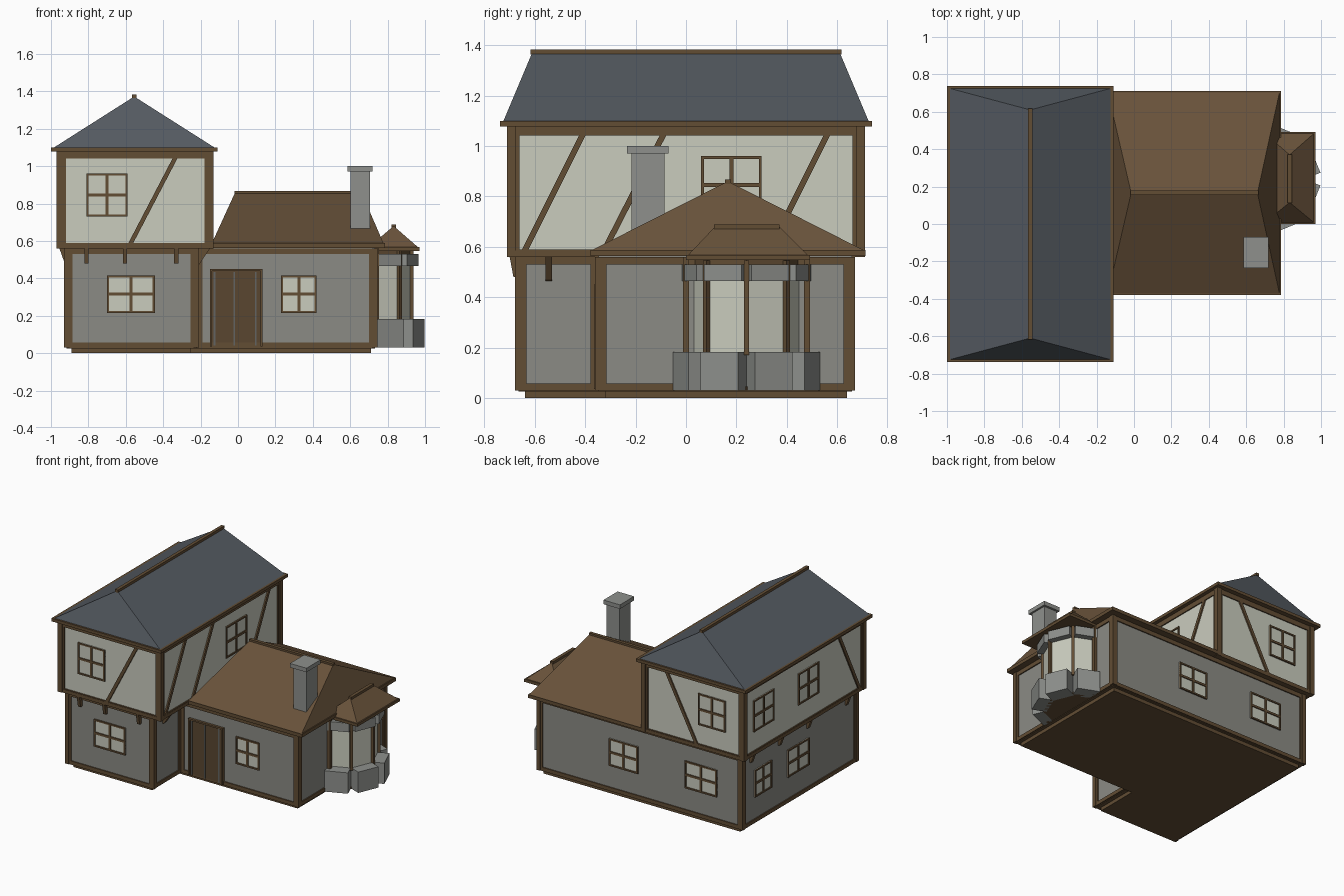
import bpy, bmesh, math
from mathutils import Vector

if "Cube" in bpy.data.objects:
    bpy.data.objects.remove(bpy.data.objects["Cube"])


def material(name, rgb):
    m = bpy.data.materials.new(name)
    lin = [(c / 255 / 12.92) if c < 11 else ((c / 255 + 0.055) / 1.055) ** 2.4 for c in rgb]
    m.diffuse_color = (*lin, 1)
    m.use_nodes = True
    m.node_tree.nodes["Principled BSDF"].inputs["Base Color"].default_value = m.diffuse_color
    return m


CREAM = material("cream plaster", (202, 204, 190))
WALL = material("grey wall", (139, 139, 133))
TIMBER = material("timber brown", (98, 77, 52))
SLATE = material("slate roof", (84, 90, 97))
ROOF = material("brown roof", (104, 82, 58))
STONE = material("stone grey", (142, 144, 140))
DOOR = material("door brown", (90, 70, 48))
IRON = material("dark grey", (98, 100, 98))


def mesh(name, verts, faces, mat):
    bm = bmesh.new()
    vs = [bm.verts.new(v) for v in verts]
    for f in faces:
        bm.faces.new([vs[i] for i in f])
    bmesh.ops.recalc_face_normals(bm, faces=bm.faces)
    me = bpy.data.meshes.new(name)
    bm.to_mesh(me)
    bm.free()
    me.materials.append(mat)
    ob = bpy.data.objects.new(name, me)
    bpy.context.collection.objects.link(ob)
    return ob


def prism(name, pts, axis, d0, d1, mat):
    """Outline extruded along an axis from d0 to d1."""
    put = {'x': lambda u, v, d: (d, u, v), 'y': lambda u, v, d: (u, d, v), 'z': lambda u, v, d: (u, v, d)}[axis]
    n = len(pts)
    verts = [put(u, v, d) for d in (d0, d1) for u, v in pts]
    faces = [range(n), range(n, 2 * n)] + [(i, (i + 1) % n, n + (i + 1) % n, n + i) for i in range(n)]
    return mesh(name, verts, faces, mat)


def rect(a, b, c, d):
    return [(a, c), (b, c), (b, d), (a, d)]


def box(name, x0, x1, y0, y1, z0, z1, mat):
    return prism(name, rect(x0, x1, y0, y1), 'z', z0, z1, mat)


def hip_roof(name, corners, z0, r0, r1, z1, mat):
    verts = [(x, y, z0) for x, y in corners] + [(*r0, z1), (*r1, z1)]
    return mesh(name, verts, [(0, 1, 4), (1, 2, 5, 4), (2, 3, 5), (3, 0, 4, 5), (3, 2, 1, 0)], mat)


def plate(name, axis, plane, sign, u0, u1, z0, z1, out, mat):
    """Flat panel on a wall plane, standing out by `out`."""
    return prism(name, rect(u0, u1, z0, z1), axis, plane - sign * 0.005, plane + sign * out, mat)


def window(axis, plane, sign, u0, u1, z0, z1):
    plate("window_pane", axis, plane, sign, u0, u1, z0, z1, 0.004, CREAM)
    w, uc, zc = 0.011, (u0 + u1) / 2, (z0 + z1) / 2
    for a, b, c, d in ((u0, u0 + w, z0, z1), (u1 - w, u1, z0, z1), (u0, u1, z0, z0 + w), (u0, u1, z1 - w, z1),
                       (uc - .008, uc + .008, z0, z1), (u0, u1, zc - .008, zc + .008)):
        plate("window_bar", axis, plane, sign, a, b, c, d, 0.011, TIMBER)


def frame(axis, plane, sign, u0, u1, z0, z1, post, low, high):
    """Timber posts and rails round a wall."""
    for a, b, c, d in ((u0, u0 + post, z0, z1), (u1 - post, u1, z0, z1), (u0, u1, z0, z0 + low), (u0, u1, z1 - high, z1)):
        plate("wall_frame", axis, plane, sign, a, b, c, d, 0.008, TIMBER)


def brace(axis, plane, sign, u0, u1):
    w = 0.013
    pts = [(u0 - w, .585), (u0 + w, .585), (u1 + w, 1.045), (u1 - w, 1.045)]
    prism("diagonal_brace", pts, axis, plane - sign * .005, plane + sign * .01, TIMBER)


def corner_posts(pts, z0, z1, s):
    for x, y in pts:
        box("corner_post", x - s, x + s, y - s, y + s, z0, z1, TIMBER)


# Ground floor: base, walls and timber frame
L_BASE = [(-.89, -.64), (-.25, -.64), (-.25, -.32), (.71, -.32), (.71, .64), (-.89, .64)]
L_WALL = [(-.918, -.665), (-.222, -.665), (-.222, -.348), (.733, -.348), (.733, .658), (-.918, .658)]
prism("base_plinth", L_BASE, 'z', 0, .035, TIMBER)
prism("ground_floor_walls", L_WALL, 'z', .03, .57, WALL)
prism("ground_floor_underside", L_WALL, 'z', .026, .032, TIMBER)
for axis, plane, sign, u0, u1 in (('y', -.665, -1, -.918, -.222), ('y', -.348, -1, -.222, .733), ('y', .658, 1, -.918, .733),
                                  ('x', -.918, -1, -.665, .658), ('x', -.222, 1, -.665, -.348), ('x', .733, 1, -.348, .658)):
    frame(axis, plane, sign, u0, u1, .03, .56, .032, .027, .03)
corner_posts([(-.916, -.663), (-.224, -.663), (.731, -.346), (.731, .656), (-.916, .656)], .03, .56, .015)

# Ground floor windows
for u0, u1 in ((-.70, -.445),):
    window('y', -.665, -1, u0, u1, .215, .415)
window('y', -.348, -1, .23, .42, .215, .415)
window('y', .658, 1, -.075, .16, .215, .415)
window('y', .658, 1, -.715, -.455, .215, .415)
window('x', -.918, -1, .325, .52, .215, .415)
window('x', -.918, -1, -.11, .14, .215, .415)

# Front door with frame and strips
plate("door", 'y', -.348, -1, -.14, .125, .035, .44, .008, DOOR)
for a, b, c, d in ((-.15, -.138, .035, .45), (.12, .132, .035, .45), (-.15, .132, .438, .45)):
    plate("door_frame", 'y', -.348, -1, a, b, c, d, .018, TIMBER)
for u in (-.125, -.02, .095):
    plate("door_strip", 'y', -.348, -1, u - .005, u + .005, .04, .435, .012, IRON)

# Upper floor: jetty, walls, frame, braces, windows
box("jetty_floor", -.965, -.135, -.705, .705, .56, .585, TIMBER)
box("upper_walls", -.955, -.145, -.695, .695, .57, 1.09, CREAM)
for s in (-1, 1):
    frame('y', .695 * s, s, -.955, -.145, .56, 1.085, .035, .03, .043)
    window('y', .695 * s, s, -.81, -.59, .73, .96)
    brace('y', .695 * s, s, -.575, -.335)
    frame('x', -.55 + .405 * s, s, -.695, .695, .56, 1.085, .035, .03, .043)
    brace('x', -.55 + .405 * s, s, -.64, -.41)
corner_posts([(x, y) for x in (-.952, -.148) for y in (-.692, .692)], .56, 1.085, .018)
for u0, u1 in ((-.325, -.09), (.33, .56)):
    brace('x', -.145, 1, u0, u1)
window('x', -.145, 1, .06, .30, .73, .96)
window('x', -.955, -1, .35, .587, .73, .96)
window('x', -.955, -1, -.17, .07, .73, .96)

# Corbels under the jetty
for x in (-.81, -.605, -.33):
    prism("front_corbel", [(-.66, .48), (-.685, .48), (-.70, .56), (-.66, .56)], 'x', x - .011, x + .011, TIMBER)
for y in (-.545, -.1, .23, .56):
    prism("left_corbel", [(-.91, .49), (-.93, .49), (-.955, .56), (-.91, .56)], 'y', y - .013, y + .013, TIMBER)
prism("right_corbel", [(-.23, .46), (-.21, .47), (-.15, .56), (-.23, .56)], 'y', -.558, -.532, TIMBER)

# Upper hipped roof
box("upper_eaves", -1, -.11, -.738, .738, 1.078, 1.1, TIMBER)
hip_roof("upper_roof", [(-.985, -.725), (-.125, -.725), (-.125, .725), (-.985, .725)], 1.099,
         (-.555, -.61), (-.555, .61), 1.372, SLATE)
box("upper_ridge", -.567, -.543, -.618, .618, 1.363, 1.383, TIMBER)

# Wing hipped roof
box("wing_eaves", -.14, .785, -.38, .712, .563, .588, TIMBER)
hip_roof("wing_roof", [(-.14, .705), (-.14, -.373), (.778, -.373), (.778, .705)], .587,
         (-.015, .166), (.66, .166), .86, ROOF)
box("wing_ridge", -.018, .665, .154, .178, .85, .868, TIMBER)

# Chimney
box("chimney_shaft", .602, .706, -.216, -.086, .6, .975, STONE)
box("chimney_cap", .586, .72, -.234, -.07, .97, 1.0, STONE)

# Bay window: half octagon of blocks, panes and posts
CX, CY, R = .705, .24, .222


def polar(r, t, deg):
    a = math.radians(deg)
    return CX + r * math.cos(a) - t * math.sin(a), CY + r * math.sin(a) + t * math.cos(a)


for deg in (-67.5, -22.5, 22.5, 67.5):
    for name, r0, r1, h, z0, z1, mat in (("bay_base_block", .18, .283, .08, .03, .183, STONE),
                                         ("bay_top_block", .18, .247, .08, .465, .53, STONE),
                                         ("bay_pane", .195, .203, .085, .18, .47, CREAM)):
        pts = [polar(r0, -h, deg), polar(r1, -h, deg), polar(r1, h, deg), polar(r0, h, deg)]
        prism(name, pts, 'z', z0, z1, mat)
for deg in (-45, 0, 45):
    pts = [polar(R + a, b, deg) for a, b in rect(-.012, .012, -.01, .01)]
    prism("bay_post", pts, 'z', .17, .545, TIMBER)
for s in (-1, 1):
    y = CY + .24 * s
    box("bay_wall_post", .72, .755, y - .012, y + .012, .03, .56, TIMBER)
octagon = [polar(.22, 0, d) for d in (-90, -45, 0, 45, 90)]
prism("bay_floor", octagon, 'z', .03, .045, TIMBER)
prism("bay_ceiling", octagon, 'z', .525, .55, TIMBER)
box("bay_eaves", .70, .97, 0, .492, .547, .568, TIMBER)
hip_roof("bay_roof", [(.70, .008), (.962, .008), (.962, .484), (.70, .484)], .567,
         (.832, .115), (.832, .37), .68, ROOF)
box("bay_ridge", .82, .844, .112, .372, .67, .688, TIMBER)
